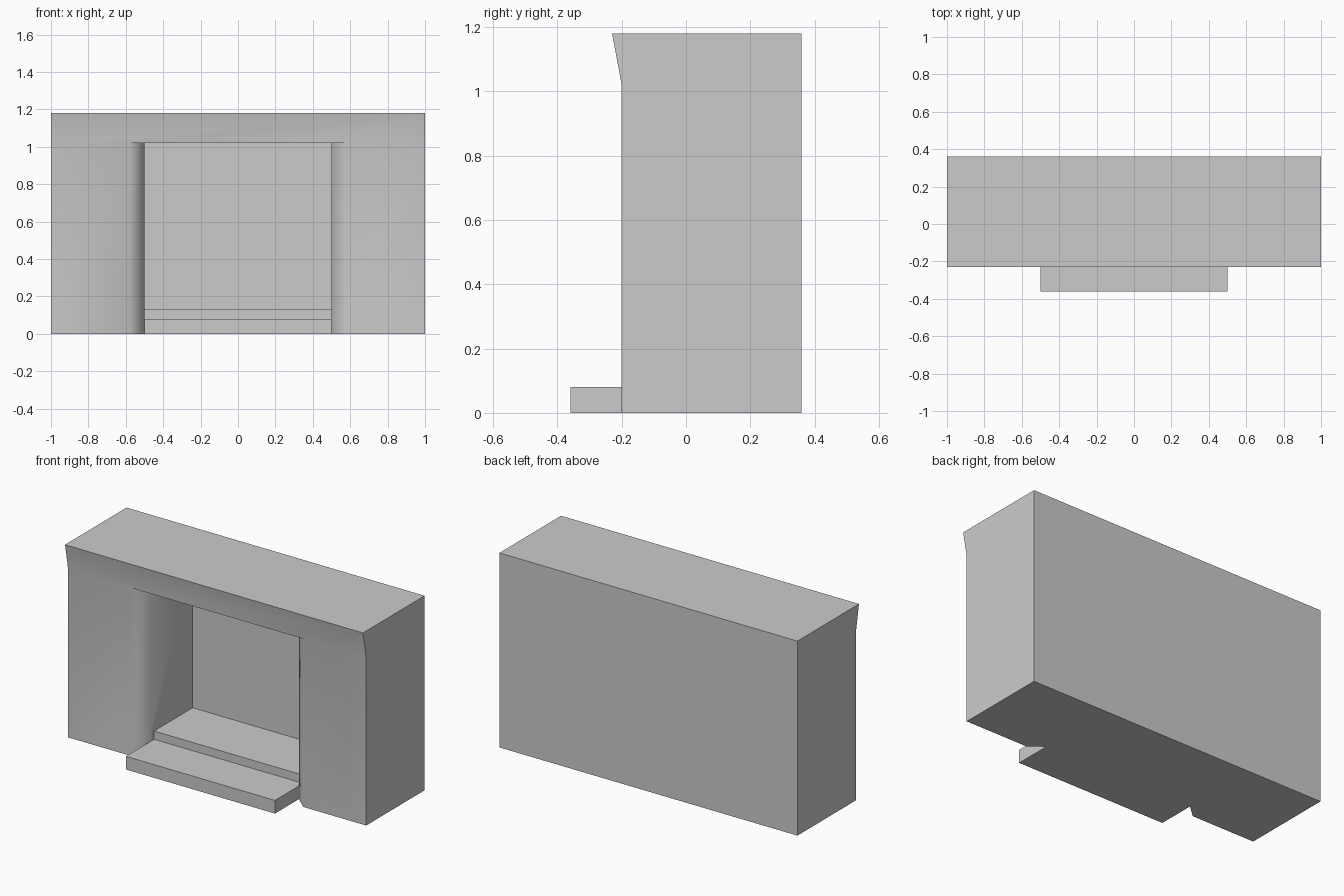
import bpy, bmesh, math
from mathutils import Vector

if "Cube" in bpy.data.objects:
    bpy.data.objects.remove(bpy.data.objects["Cube"])


def prism(name, outline, sweep):
    """Closed solid made by sweeping a planar outline along a vector."""
    bm = bmesh.new()
    face = bm.faces.new([bm.verts.new(p) for p in outline])
    ext = bmesh.ops.extrude_face_region(bm, geom=[face], use_keep_orig=True)
    moved = [g for g in ext["geom"] if isinstance(g, bmesh.types.BMVert)]
    bmesh.ops.translate(bm, verts=moved, vec=Vector(sweep))
    bmesh.ops.recalc_face_normals(bm, faces=bm.faces)
    mesh = bpy.data.meshes.new(name)
    bm.to_mesh(mesh)
    bm.free()
    obj = bpy.data.objects.new(name, mesh)
    bpy.context.collection.objects.link(obj)
    return obj


def opening(name, back, z0, z1):
    """Cutter with splayed front jambs and straight sides running to the back."""
    half = [(0.69, -0.30), (0.50, -0.13), (0.50, back)]
    plan = half + [(-x, y) for x, y in reversed(half)]
    return prism(name, [(x, y, z0) for x, y in plan], (0, 0, z1 - z0))


def cut(target, cutter):
    mod = target.modifiers.new("cut", "BOOLEAN")
    mod.operation = "DIFFERENCE"
    mod.solver = "EXACT"
    mod.object = cutter
    bpy.context.view_layer.objects.active = target
    bpy.ops.object.modifier_apply(modifier=mod.name)
    bpy.data.objects.remove(cutter)


# Surround: side profile with the flared lintel, swept across the width
profile = [(-0.20, 0), (0.36, 0), (0.36, 1.18), (-0.23, 1.18), (-0.20, 1.02)]
surround = prism("fireplace_surround", [(-1, y, z) for y, z in profile], (2, 0, 0))

# Deep firebox, and the shallow pocket below it that receives the hearth
cut(surround, opening("firebox_cutter", 0.28, 0.13, 1.02))
cut(surround, opening("hearth_pocket_cutter", -0.09, -0.10, 0.13))

# Hearth slab
hearth = prism("hearth", [(-0.5, -0.36, 0), (0.5, -0.36, 0), (0.5, -0.09, 0), (-0.5, -0.09, 0)],
               (0, 0, 0.08))

# Soften the splayed jambs, keep the square corners crisp
bpy.ops.object.select_all(action="DESELECT")
surround.select_set(True)
bpy.context.view_layer.objects.active = surround
bpy.ops.object.shade_smooth_by_angle(angle=math.radians(60))
